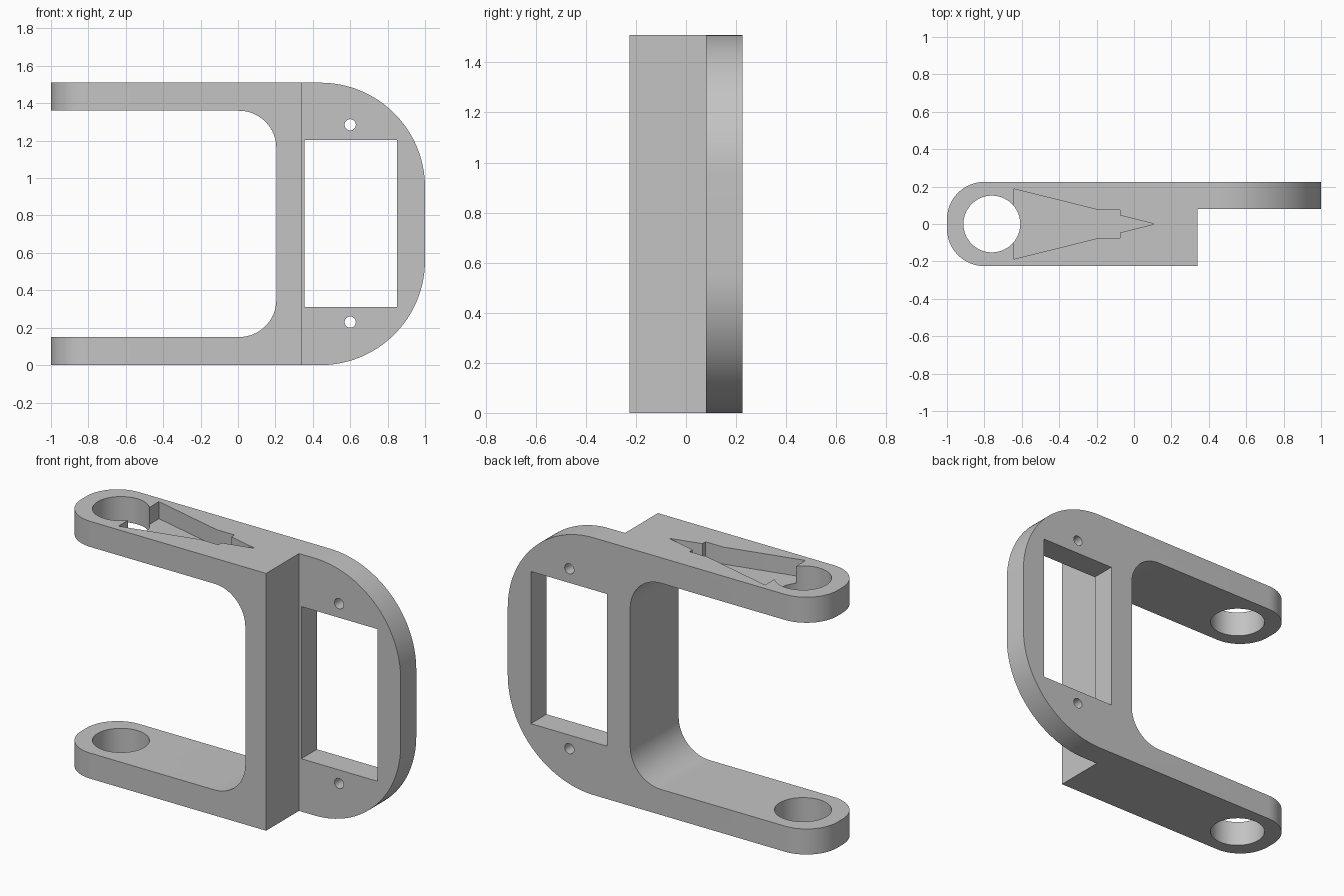
import bpy, bmesh
from math import sin, cos, pi, radians

if "Cube" in bpy.data.objects:
    bpy.data.objects.remove(bpy.data.objects["Cube"], do_unlink=True)

H = 1.51      # overall height
W = 0.225     # half depth
grey = bpy.data.materials.new("plain_grey")
grey.use_nodes = True
grey.diffuse_color = (0.55, 0.55, 0.55, 1)
grey.node_tree.nodes["Principled BSDF"].inputs["Base Color"].default_value = (0.55, 0.55, 0.55, 1)


def arc(cx, cy, r, a0, a1, n=16):
    """Points along an arc, angles in degrees."""
    steps = [radians(a0 + (a1 - a0) * i / n) for i in range(n + 1)]
    return [(cx + r * cos(a), cy + r * sin(a)) for a in steps]


def circle(cx, cy, r, n=40):
    return arc(cx, cy, r, 0, 360, n)[:-1]


def rect(x0, x1, y0, y1):
    return [(x0, y0), (x1, y0), (x1, y1), (x0, y1)]


def prism(name, outline, lo, hi, axis="z"):
    """Extrude a flat outline along z, or along y for an x-z outline."""
    bm = bmesh.new()
    place = (lambda u, v: (u, v, lo)) if axis == "z" else (lambda u, v: (u, lo, v))
    face = bm.faces.new([bm.verts.new(place(u, v)) for u, v in outline])
    grown = bmesh.ops.extrude_face_region(bm, geom=[face])["geom"]
    shift = (0, 0, hi - lo) if axis == "z" else (0, hi - lo, 0)
    bmesh.ops.translate(bm, vec=shift, verts=[g for g in grown if isinstance(g, bmesh.types.BMVert)])
    bmesh.ops.recalc_face_normals(bm, faces=bm.faces)
    mesh = bpy.data.meshes.new(name)
    bm.to_mesh(mesh)
    bm.free()
    mesh.materials.append(grey)
    obj = bpy.data.objects.new(name, mesh)
    bpy.context.collection.objects.link(obj)
    return obj


def combine(body, tool, operation="DIFFERENCE"):
    """Apply a boolean and discard the tool."""
    mod = body.modifiers.new("cut", "BOOLEAN")
    mod.operation, mod.solver, mod.object = operation, "EXACT", tool
    bpy.context.view_layer.objects.active = body
    bpy.ops.object.modifier_apply(modifier=mod.name)
    bpy.data.objects.remove(tool, do_unlink=True)


# Forked frame: side outline with a rounded outer end and rounded inner corners
R, r = 0.56, 0.2
outline = [(-1, 0)] + arc(1 - R, R, R, -90, 0, 32) + arc(1 - R, H - R, R, 0, 90, 32)
outline += [(-1, H), (-1, 1.36)] + arc(0.205 - r, 1.36 - r, r, 90, 0)
outline += arc(0.205 - r, 0.15 + r, r, 0, -90) + [(-1, 0.15)]
frame = prism("bracket_frame", outline, -W - 0.1, W + 0.1, "y")

# Plan outline: rounded arm ends, deep block, thinner mounting plate
plan = [(0.34, -W), (0.34, 0.08), (1.1, 0.08), (1.1, W)]
plan += arc(-1 + r, W - r, r, 90, 180) + arc(-1 + r, -W + r, r, 180, 270)
combine(frame, prism("plan_shape", plan, -0.1, H + 0.1), "INTERSECT")

# Window and screw holes through the plate
combine(frame, prism("window_cut", rect(0.355, 0.85, 0.31, 1.203), -0.1, 0.4, "y"))
for z in (0.23, 1.285):
    combine(frame, prism("screw_cut", circle(0.6, z, 0.03, 24), -0.1, 0.4, "y"))

# Pivot hole through both arms
combine(frame, prism("pivot_cut", circle(-0.76, 0, 0.152), -0.1, H + 0.1))

# Arrow pocket with side notches in the upper arm
t = 0.188
arrow = [(-0.645, -t), (-0.19, -0.075), (-0.075, -0.075), (-0.075, -0.046), (0.11, 0)]
arrow += [(x, -y) for x, y in reversed(arrow[:-1])]
combine(frame, prism("arrow_cut", arrow, H - 0.1, H + 0.1))

# Smooth curved walls, keep hard edges
bpy.ops.object.select_all(action="DESELECT")
frame.select_set(True)
bpy.context.view_layer.objects.active = frame
bpy.ops.object.shade_smooth_by_angle(angle=radians(30))
